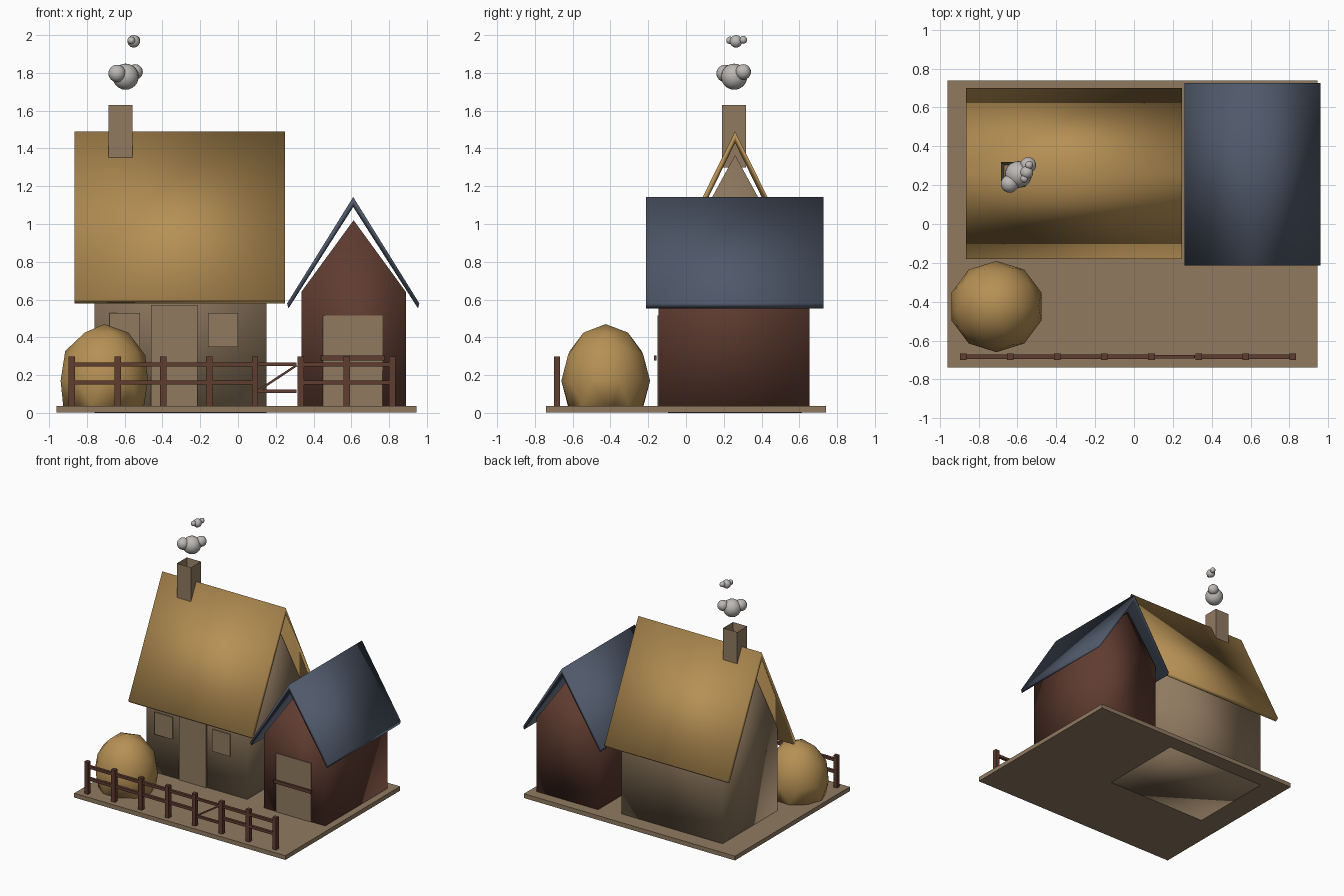
import bpy, bmesh, math
from mathutils import Vector

if "Cube" in bpy.data.objects:
    bpy.data.objects.remove(bpy.data.objects["Cube"])


def material(name, rgb):
    m = bpy.data.materials.new(name)
    m.diffuse_color = (*rgb, 1)
    m.use_nodes = True
    m.node_tree.nodes["Principled BSDF"].inputs["Base Color"].default_value = m.diffuse_color
    return m


STRAW = material("straw", (0.47, 0.28, 0.09))
TAN = material("tan", (0.28, 0.195, 0.118))
SLATE = material("slate blue", (0.08, 0.1, 0.145))
BROWN = material("red brown", (0.115, 0.045, 0.03))
SMOKE = material("smoke grey", (0.5, 0.48, 0.46))


def finish(name, bm, mat, smooth=False):
    bmesh.ops.recalc_face_normals(bm, faces=bm.faces)
    for f in bm.faces:
        f.smooth = smooth
    me = bpy.data.meshes.new(name)
    bm.to_mesh(me)
    bm.free()
    me.materials.append(mat)
    ob = bpy.data.objects.new(name, me)
    bpy.context.collection.objects.link(ob)
    return ob


def box(name, x, y, z, mat):
    """Box from (low, high) ranges."""
    bm = bmesh.new()
    bmesh.ops.create_cube(bm, size=1)
    for v in bm.verts:
        v.co = [r[0] if c < 0 else r[1] for c, r in zip(v.co, (x, y, z))]
    return finish(name, bm, mat)


def prism(name, profile, axis, centre, span, mat):
    """Extrude a gable profile (offset, z) along x or y."""
    bm = bmesh.new()

    def put(p, s):
        pos = (s, centre + p[0], p[1]) if axis == "x" else (centre + p[0], s, p[1])
        return bm.verts.new(pos)
    a = [put(p, span[0]) for p in profile]
    b = [put(p, span[1]) for p in profile]
    n = len(profile)
    for i in range(n):
        j = (i + 1) % n
        bm.faces.new((a[i], a[j], b[j], b[i]))
    bm.faces.new(a)
    bm.faces.new(b)
    return finish(name, bm, mat, smooth=True)


def walls(name, half, base, eave, ridge, *rest):
    return prism(name, [(-half, base), (half, base), (half, eave), (0, ridge), (-half, eave)], *rest)


def roof(name, outer, inner, *rest):
    """Roof shell: outer and inner are (half width, eave z, ridge z)."""
    (ow, oe, o_r), (iw, ie, ir) = outer, inner
    return prism(name, [(-ow, oe), (0, o_r), (ow, oe), (iw, ie), (0, ir), (-iw, ie)], *rest)


def beam(name, p, q, thick, mat):
    """Square bar between two points."""
    p, q = Vector(p), Vector(q)
    bm = bmesh.new()
    bmesh.ops.create_cube(bm, size=1)
    bmesh.ops.scale(bm, vec=(thick, thick, (q - p).length), verts=bm.verts)
    ob = finish(name, bm, mat)
    ob.rotation_euler = (q - p).to_track_quat("Z", "Y").to_euler()
    ob.location = (p + q) / 2
    return ob


# Ground slab
box("ground_slab", (-0.96, 0.945), (-0.74, 0.74), (0.002, 0.037), TAN)

# Cottage with steep thatched roof
walls("cottage_walls", 0.355, 0.0, 0.715, 1.365, "x", 0.26, (-0.76, 0.15), TAN)
roof("thatched_roof", (0.44, 0.60, 1.49), (0.415, 0.58, 1.43), "x", 0.26, (-0.865, 0.248), STRAW)
box("cottage_door", (-0.46, -0.215), (-0.104, -0.09), (0.035, 0.57), TAN)
for i, x in enumerate((-0.68, -0.16)):
    box(f"cottage_window_{i}", (x, x + 0.16), (-0.104, -0.09), (0.35, 0.53), TAN)

# Barn with slate roof
walls("barn_walls", 0.277, 0.003, 0.64, 1.02, "y", 0.612, (-0.145, 0.655), BROWN)
roof("slate_roof", (0.35, 0.58, 1.143), (0.343, 0.553, 1.09), "y", 0.61, (-0.213, 0.727), SLATE)
box("barn_door", (0.45, 0.765), (-0.15, -0.14), (0.035, 0.515), TAN)
box("barn_door_bar", (0.44, 0.775), (-0.17, -0.155), (0.277, 0.303), BROWN)

# Hollow chimney
bm = bmesh.new()
bmesh.ops.create_cube(bm, size=1)
for v in bm.verts:
    v.co = (-0.622 + v.co.x * 0.127, 0.255 + v.co.y * 0.127, 1.63 if v.co.z > 0 else 1.3)
top = max(bm.faces, key=lambda f: f.calc_center_median().z)
bmesh.ops.inset_region(bm, faces=[top], thickness=0.022)
bmesh.ops.translate(bm, vec=(0, 0, -0.12), verts=top.verts)
finish("chimney", bm, TAN)

# Smoke puffs: x, y, z, radius
puffs = [(-0.595, 0.255, 1.78, 0.069), (-0.64, 0.207, 1.797, 0.046), (-0.545, 0.303, 1.805, 0.041),
         (-0.552, 0.265, 1.967, 0.033), (-0.54, 0.303, 1.975, 0.021), (-0.565, 0.233, 1.972, 0.02)]
for i, (x, y, z, r) in enumerate(puffs):
    bm = bmesh.new()
    bmesh.ops.create_uvsphere(bm, u_segments=20, v_segments=12, radius=r)
    bmesh.ops.translate(bm, vec=(x, y, z), verts=bm.verts)
    finish(f"smoke_puff_{i}", bm, SMOKE, smooth=True)

# Haystack, cut off at the ground
bm = bmesh.new()
bmesh.ops.create_icosphere(bm, subdivisions=2, radius=1)
bmesh.ops.scale(bm, vec=(0.243, 0.235, 0.3), verts=bm.verts)
bmesh.ops.translate(bm, vec=(-0.708, -0.425, 0.17), verts=bm.verts)
cut = bmesh.ops.bisect_plane(bm, geom=bm.verts[:] + bm.edges[:] + bm.faces[:],
                             plane_co=(0, 0, 0.02), plane_no=(0, 0, 1), clear_inner=True)
bmesh.ops.holes_fill(bm, edges=[e for e in bm.edges if e.is_boundary])
finish("haystack", bm, STRAW, smooth=True)

# Fence posts and rails
FY = -0.683
posts = [-0.88 + 0.2425 * i for i in range(8)]
for i, x in enumerate(posts):
    box(f"fence_post_{i}", (x - 0.017, x + 0.017), (FY - 0.017, FY + 0.017), (0.01, 0.298), BROWN)
for i, (x0, x1) in enumerate(((posts[0], posts[4]), (posts[5], posts[7]))):
    for z in (0.16, 0.257):
        beam(f"fence_rail_{i}", (x0, FY, z), (x1, FY, z), 0.022, BROWN)

# Gate in the fence gap
g0, g1 = posts[4] + 0.017, posts[5] - 0.022
for z in (0.115, 0.257):
    beam("gate_rail", (g0, FY, z), (g1, FY, z), 0.018, BROWN)
beam("gate_brace", (g0, FY, 0.118), (g1, FY, 0.252), 0.012, BROWN)
